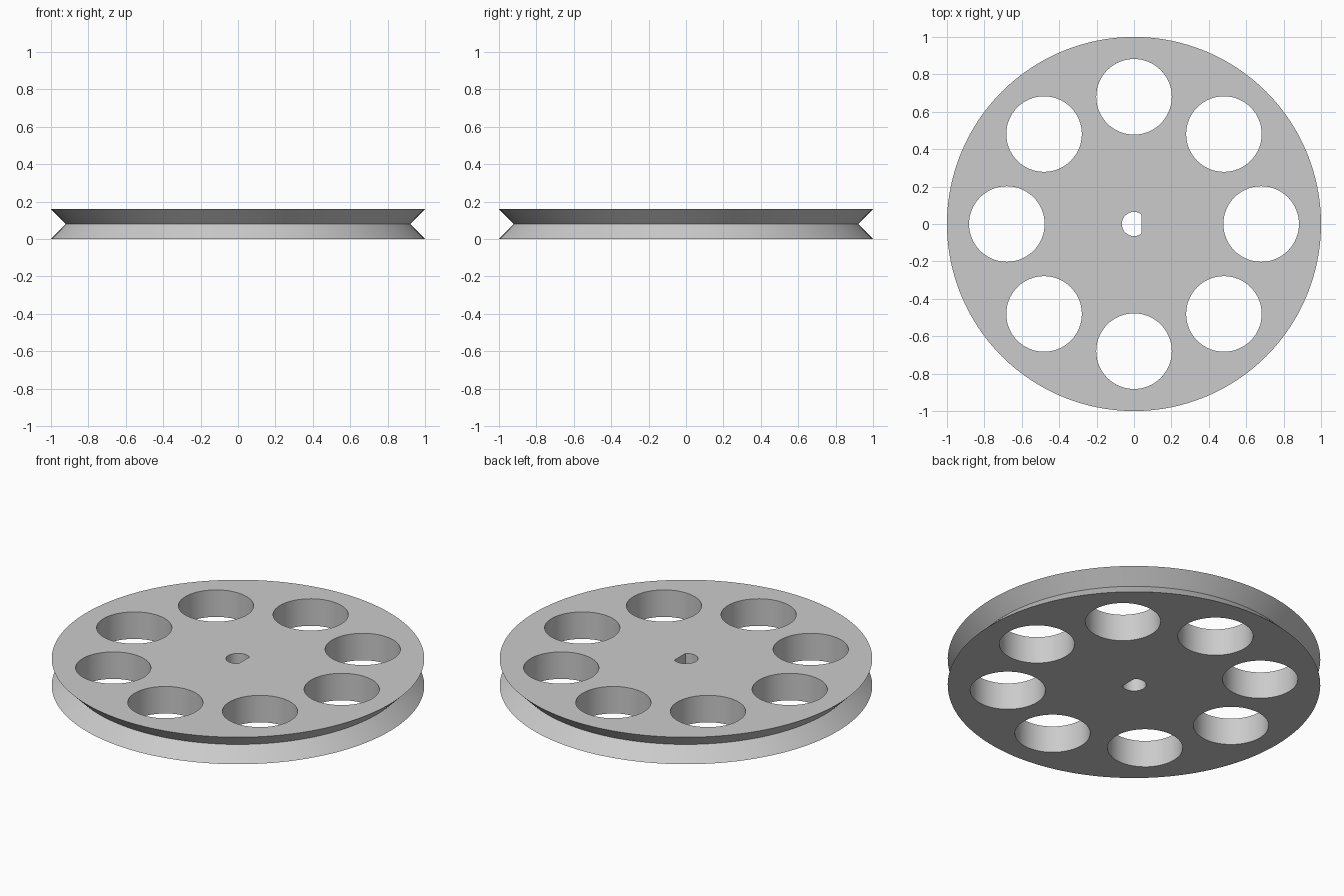
import bpy
import bmesh
from math import cos, sin, pi, acos, radians

HEIGHT = 0.16
RIM, GROOVE = 1.0, 0.92
HOLE_COUNT, HOLE_RADIUS, HOLE_RING = 8, 0.202, 0.68
BORE_RADIUS, BORE_FLAT = 0.065, 0.04

cube = bpy.data.objects.get("Cube")
if cube:
    bpy.data.objects.remove(cube, do_unlink=True)

grey = bpy.data.materials.new("light grey")
grey.use_nodes = True
colour = (0.6, 0.6, 0.6, 1)
grey.diffuse_color = colour
grey.node_tree.nodes["Principled BSDF"].inputs["Base Color"].default_value = colour


def arc(radius, count, x=0, y=0, start=0, sweep=2 * pi, closed=True):
    """Points along a circle or an arc of one."""
    steps = count if closed else count - 1
    return [(x + radius * cos(start + sweep * i / steps),
             y + radius * sin(start + sweep * i / steps)) for i in range(count)]


def loft(bm, outlines):
    """Closed solid through a stack of (outline, z) sections."""
    rings = [[bm.verts.new((x, y, z)) for x, y in pts] for pts, z in outlines]
    for low, high in zip(rings, rings[1:]):
        for i in range(len(low)):
            j = (i + 1) % len(low)
            bm.faces.new((low[i], low[j], high[j], high[i]))
    bm.faces.new(rings[0][::-1])
    bm.faces.new(rings[-1])


def make_object(name, bm):
    mesh = bpy.data.meshes.new(name)
    bm.to_mesh(mesh)
    bm.free()
    mesh.materials.append(grey)
    obj = bpy.data.objects.new(name, mesh)
    bpy.context.collection.objects.link(obj)
    return obj


# Wheel disc with a V groove around the rim
bm = bmesh.new()
loft(bm, [(arc(r, 128), z) for r, z in
          ((RIM, 0), (GROOVE, HEIGHT / 2), (RIM, HEIGHT))])
wheel = make_object("pulley_wheel", bm)

# Cutter: ring of round holes and the D-shaped shaft bore
bm = bmesh.new()
outlines = [arc(HOLE_RADIUS, 64, HOLE_RING * cos(a), HOLE_RING * sin(a))
            for a in (2 * pi * i / HOLE_COUNT for i in range(HOLE_COUNT))]
half = acos(BORE_FLAT / BORE_RADIUS)
outlines.append(arc(BORE_RADIUS, 40, start=half, sweep=2 * (pi - half), closed=False))
for outline in outlines:
    loft(bm, [(outline, -0.1), (outline, HEIGHT + 0.1)])
cutter = make_object("hole_cutter", bm)
cutter.hide_render = True

# Cut the holes and discard the cutter
cut = wheel.modifiers.new("holes", 'BOOLEAN')
cut.operation = 'DIFFERENCE'
cut.solver = 'EXACT'
cut.object = cutter
bpy.ops.object.select_all(action='DESELECT')
wheel.select_set(True)
bpy.context.view_layer.objects.active = wheel
bpy.ops.object.modifier_apply(modifier=cut.name)
bpy.data.objects.remove(cutter, do_unlink=True)
bpy.ops.object.shade_smooth_by_angle(angle=radians(30))
